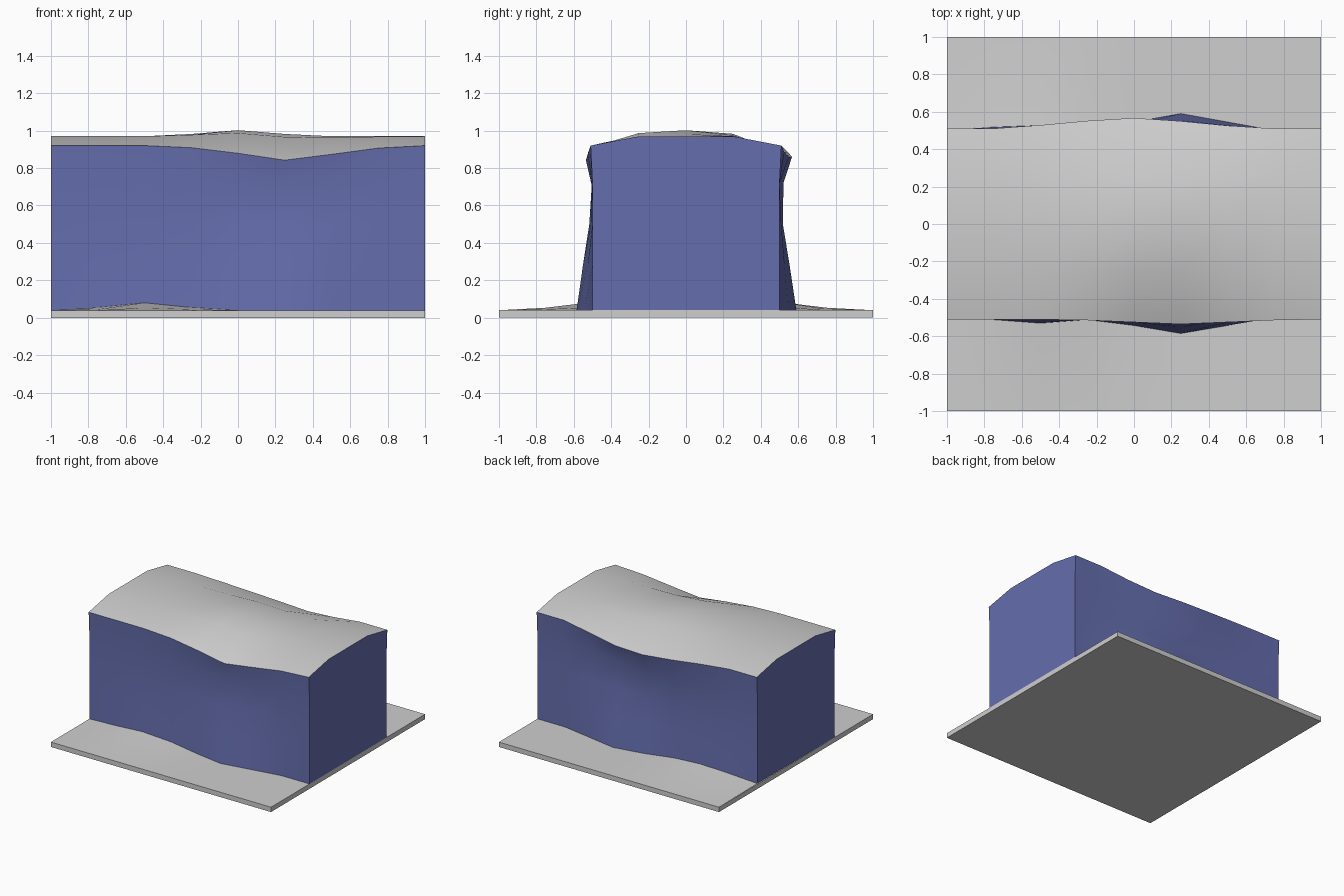
import bpy, bmesh, math

if "Cube" in bpy.data.objects:
    bpy.data.objects.remove(bpy.data.objects["Cube"])


def material(name, rgb):
    m = bpy.data.materials.new(name)
    m.diffuse_color = (*rgb, 1)
    m.use_nodes = True
    m.node_tree.nodes["Principled BSDF"].inputs["Base Color"].default_value = m.diffuse_color
    return m


grey = material("light grey", (0.62, 0.62, 0.62))
blue = material("slate blue", (0.13, 0.155, 0.42))

# Cross-section (y, z) of half the model, mirrored to 17 points
half = [(-1, .04), (-.75, .04), (-.5, .04), (-.5, .28), (-.5, .5), (-.5, .72),
        (-.51, .92), (-.25, .97)]
section = half + [(0, .97)] + [(-y, z) for y, z in reversed(half)]

# Soft dents: x centre, section point, x reach, section reach, dy, dz
dents = [
    (.25, 2, .5, 2.5, -.085, 0),      # front foot
    (-.5, 2, .4, 1.5, -.03, .04),     # front mound
    (.25, 6, .6, 1.2, -.025, -.08),   # front top edge
    (0, 7.7, .4, 2, 0, .038),         # roof crest
    (-.05, 10, .65, 1, .06, -.06),    # back top edge
    (.35, 10, .4, 1, .01, -.04),
    (-.12, 11, .4, 1, .03, 0),        # back wall
    (.25, 14, .5, 2.5, .09, 0),       # back foot
    (-.55, 14, .5, 1.5, .03, .045),   # back mound
]


def point(i, k):
    x = -1 + i / 4
    y, z = section[k]
    for cx, ck, rx, rk, dy, dz in dents:
        f = max(0, 1 - abs(x - cx) / rx) * max(0, 1 - abs(k - ck) / rk)
        if 2 <= k <= 14:
            y += f * dy
        z += f * dz
    # the outer rim of the ground stays straight
    return (x, y, .04 if k in (0, 16) else z)


def build(name, ranges, mat, extra=()):
    """Loft each range of section points along x, then add extra polygons."""
    bm = bmesh.new()
    for a, b in ranges:
        grid = [[bm.verts.new(point(i, k)) for k in range(a, b + 1)]
                for i in range(9)]
        for i in range(8):
            for k in range(b - a):
                bm.faces.new((grid[i][k], grid[i + 1][k],
                              grid[i + 1][k + 1], grid[i][k + 1]))
    for poly in extra:
        bm.faces.new([bm.verts.new(p) for p in poly])
    me = bpy.data.meshes.new(name)
    bm.to_mesh(me)
    bm.free()
    me.materials.append(mat)
    ob = bpy.data.objects.new(name, me)
    bpy.context.collection.objects.link(ob)
    bpy.context.view_layer.objects.active = ob
    ob.select_set(True)
    bpy.ops.object.shade_smooth_by_angle(angle=math.radians(35))
    ob.select_set(False)


# Ground slab: sides, underside and two ground strips
ring = [(-1, -1), (1, -1), (1, 1), (-1, 1)]
slab = [[(x, y, 0) for x, y in reversed(ring)]]
for (x0, y0), (x1, y1) in zip(ring, ring[1:] + ring[:1]):
    slab.append([(x0, y0, 0), (x1, y1, 0), (x1, y1, .04), (x0, y0, .04)])
build("ground_slab", [(0, 2), (14, 16)], grey, slab)

# Blue walls of the block with flat ends facing outwards
build("block_walls", [(2, 6), (10, 14)], blue,
      [[point(0, k) for k in range(2, 15)],
       [point(8, k) for k in range(14, 1, -1)]])

# Grey rounded roof
build("roof", [(6, 10)], grey)
